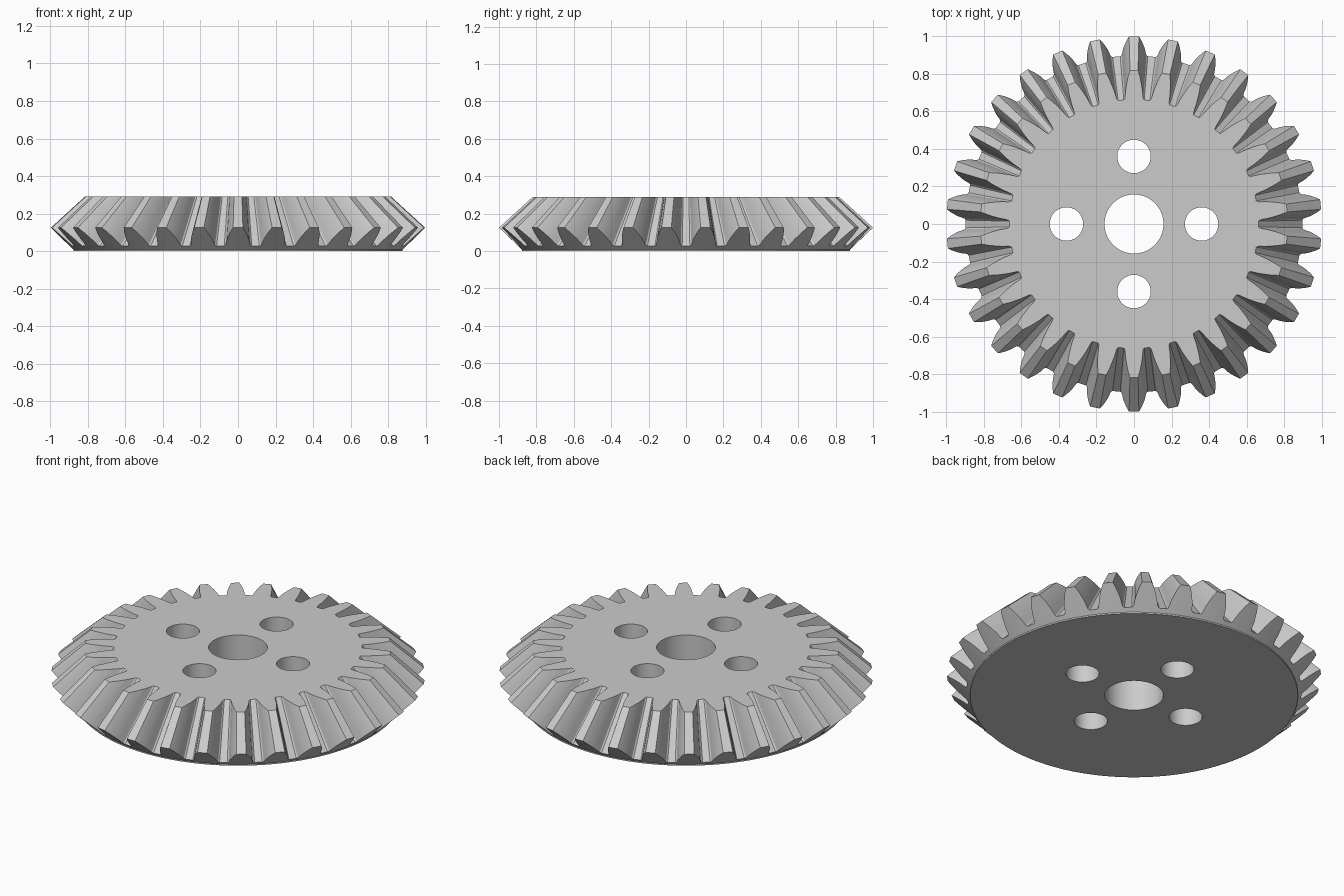
import bpy
import bmesh
from math import sin, cos, radians, pi
from mathutils import Vector

TEETH = 30
TOP = 0.29
APEX = Vector((0, 0, 1.035))          # all tooth edges run toward this point
BASE_R, RIM = 0.877, 0.008
ROOT = Vector((0.897, 0.027))         # (radius, height) of the valley floor at the back
TIP = Vector((1.0, 0.125))            # (radius, height) of the tooth tip at the back

# Half tooth: (height fraction, half angle in degrees)
FLANK = [(0, 4.7), (0.05, 4.2), (0.15, 3.95), (0.35, 3.6),
         (0.55, 3.05), (0.75, 2.45), (0.9, 1.9), (1, 1.5)]

if "Cube" in bpy.data.objects:
    bpy.data.objects.remove(bpy.data.objects["Cube"], do_unlink=True)

steel = bpy.data.materials.new("light grey steel")
steel.use_nodes = True
steel.diffuse_color = (0.6, 0.6, 0.6, 1)
steel.node_tree.nodes["Principled BSDF"].inputs["Base Color"].default_value = (0.6, 0.6, 0.6, 1)


def polar(radius, angle, z):
    return Vector((radius * cos(angle), radius * sin(angle), z))


def to_object(name, bm):
    bmesh.ops.recalc_face_normals(bm, faces=bm.faces[:])
    mesh = bpy.data.meshes.new(name)
    bm.to_mesh(mesh)
    bm.free()
    mesh.materials.append(steel)
    obj = bpy.data.objects.new(name, mesh)
    bpy.context.collection.objects.link(obj)
    return obj


# Gear body: the tooth outline on the back cone, tapered to the flat top
tooth = [(t, -a) for t, a in FLANK] + [(t, a) for t, a in reversed(FLANK)]
bottom, rim, back, top = [], [], [], []
bm = bmesh.new()
for i in range(TEETH):
    for t, offset in tooth:
        angle = pi / 2 + 2 * pi * i / TEETH + radians(offset)
        r, z = ROOT.lerp(TIP, t)
        outer = polar(r, angle, z)
        inner = APEX + (outer - APEX) * (APEX.z - TOP) / (APEX.z - z)
        bottom.append(bm.verts.new(polar(BASE_R, angle, 0)))
        rim.append(bm.verts.new(polar(BASE_R, angle, RIM)))
        back.append(bm.verts.new(outer))
        top.append(bm.verts.new(inner))

count = len(top)
for low, high in ((bottom, rim), (rim, back), (back, top)):
    for i in range(count):
        j = (i + 1) % count
        bm.faces.new((low[i], low[j], high[j], high[i]))
bm.faces.new(top)
bm.faces.new(bottom[::-1])
gear = to_object("bevel_gear", bm)

# Cutter for the shaft bore and the four mounting holes
bm = bmesh.new()
holes = [(0, 0, 0.157)] + [(0.36 * cos(k * pi / 2), 0.36 * sin(k * pi / 2), 0.089) for k in range(4)]
for x, y, radius in holes:
    made = bmesh.ops.create_cone(bm, cap_ends=True, segments=64,
                                 radius1=radius, radius2=radius, depth=1)
    bmesh.ops.translate(bm, verts=made["verts"], vec=(x, y, 0.15))
cutter = to_object("hole_cutter", bm)
cutter.hide_render = True

cut = gear.modifiers.new("holes", "BOOLEAN")
cut.operation = "DIFFERENCE"
cut.solver = "EXACT"
cut.object = cutter

bpy.ops.object.select_all(action="DESELECT")
gear.select_set(True)
bpy.context.view_layer.objects.active = gear
bpy.ops.object.modifier_apply(modifier=cut.name)
bpy.data.objects.remove(cutter, do_unlink=True)

# Rounded flanks and bores, crisp rims
bpy.ops.object.shade_smooth_by_angle(angle=radians(25))
